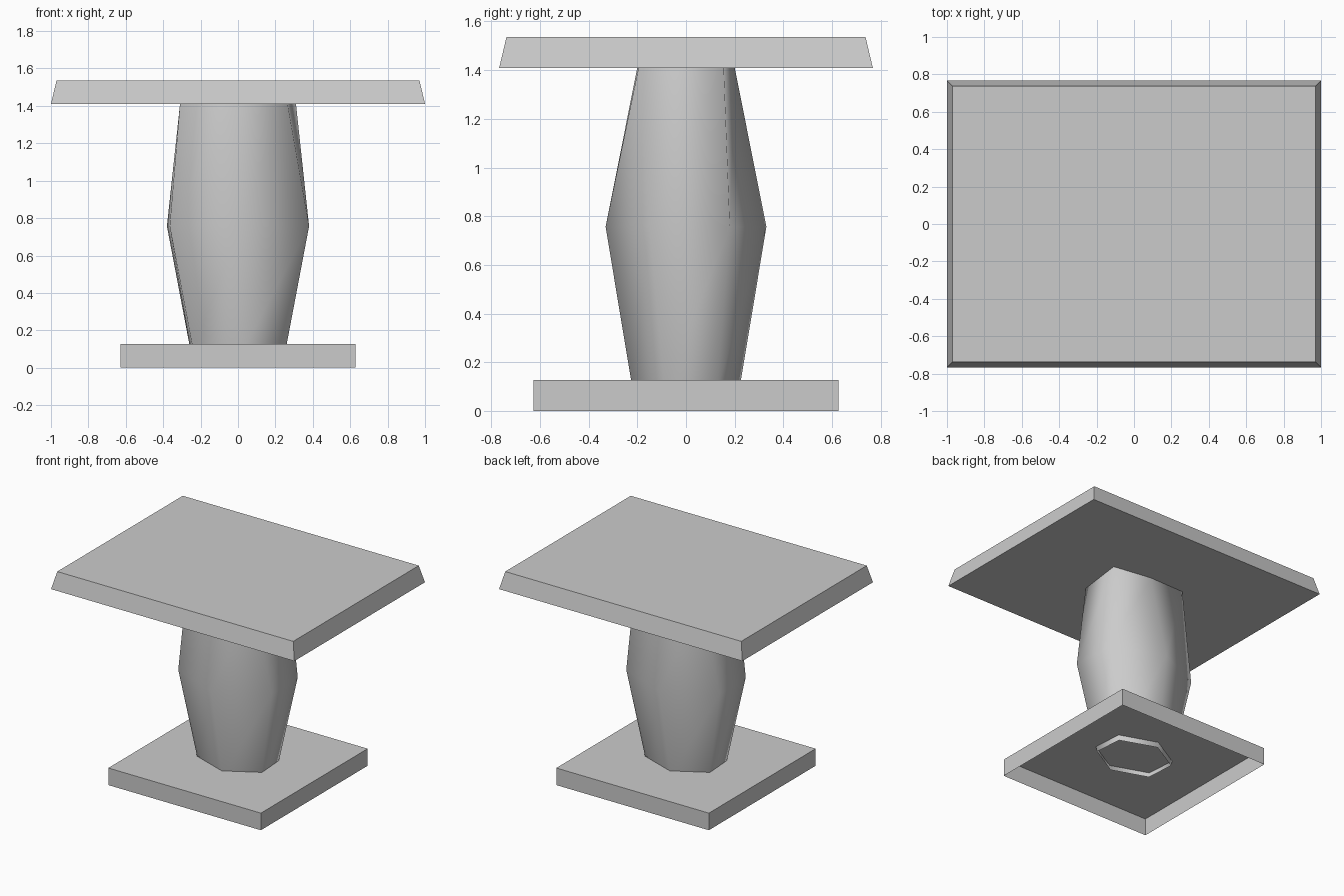
import bpy, bmesh

default = bpy.data.objects.get("Cube")
if default:
    bpy.data.objects.remove(default, do_unlink=True)

# One plain grey for every part
grey = bpy.data.materials.new("plain grey")
grey.use_nodes = True
color = (0.6, 0.6, 0.6, 1)
grey.diffuse_color = color
grey.node_tree.nodes["Principled BSDF"].inputs["Base Color"].default_value = color


def ring(half, z, scale=1.0):
    """Full outline from half of its corners, repeated by a half turn."""
    return [(s * scale * x, s * scale * y, z) for s in (1, -1) for x, y in half]


def rectangle(x, y, z):
    return ring([(x, -y), (x, y)], z)


def loft(name, rings, bottom=False, top=False, smooth=False):
    """Skin a stack of outlines, with optional end caps."""
    bm = bmesh.new()
    loops = [[bm.verts.new(p) for p in r] for r in rings]
    for low, high in zip(loops, loops[1:]):
        for i in range(len(low)):
            j = (i + 1) % len(low)
            bm.faces.new((low[i], low[j], high[j], high[i]))
    if bottom:
        bm.faces.new(loops[0][::-1])
    if top:
        bm.faces.new(loops[-1])
    for face in bm.faces:
        face.smooth = smooth
    mesh = bpy.data.meshes.new(name)
    bm.to_mesh(mesh)
    bm.free()
    mesh.materials.append(grey)
    obj = bpy.data.objects.new(name, mesh)
    bpy.context.collection.objects.link(obj)
    return obj


# Hollow foot plate, open underneath
loft("base_plate", [rectangle(0.627, 0.627, 0), rectangle(0.627, 0.627, 0.127)], top=True)

# Six-sided, slightly twisted column, widest at the middle and open at both ends
foot = [(0.26, -0.09), (0.245, 0.13), (-0.025, 0.225)]
waist = [(0.38, -0.15), (0.365, 0.18), (-0.01, 0.33)]
head = [(0.265, -0.195), (0.31, 0.155), (0.02, 0.2)]
loft("column", [ring(foot, 0.09, 0.975), ring(waist, 0.757), ring(head, 1.41)], smooth=True)

# Table top with sloping edges
loft("table_top", [rectangle(1, 0.767, 1.41), rectangle(0.97, 0.737, 1.537)],
     bottom=True, top=True)
